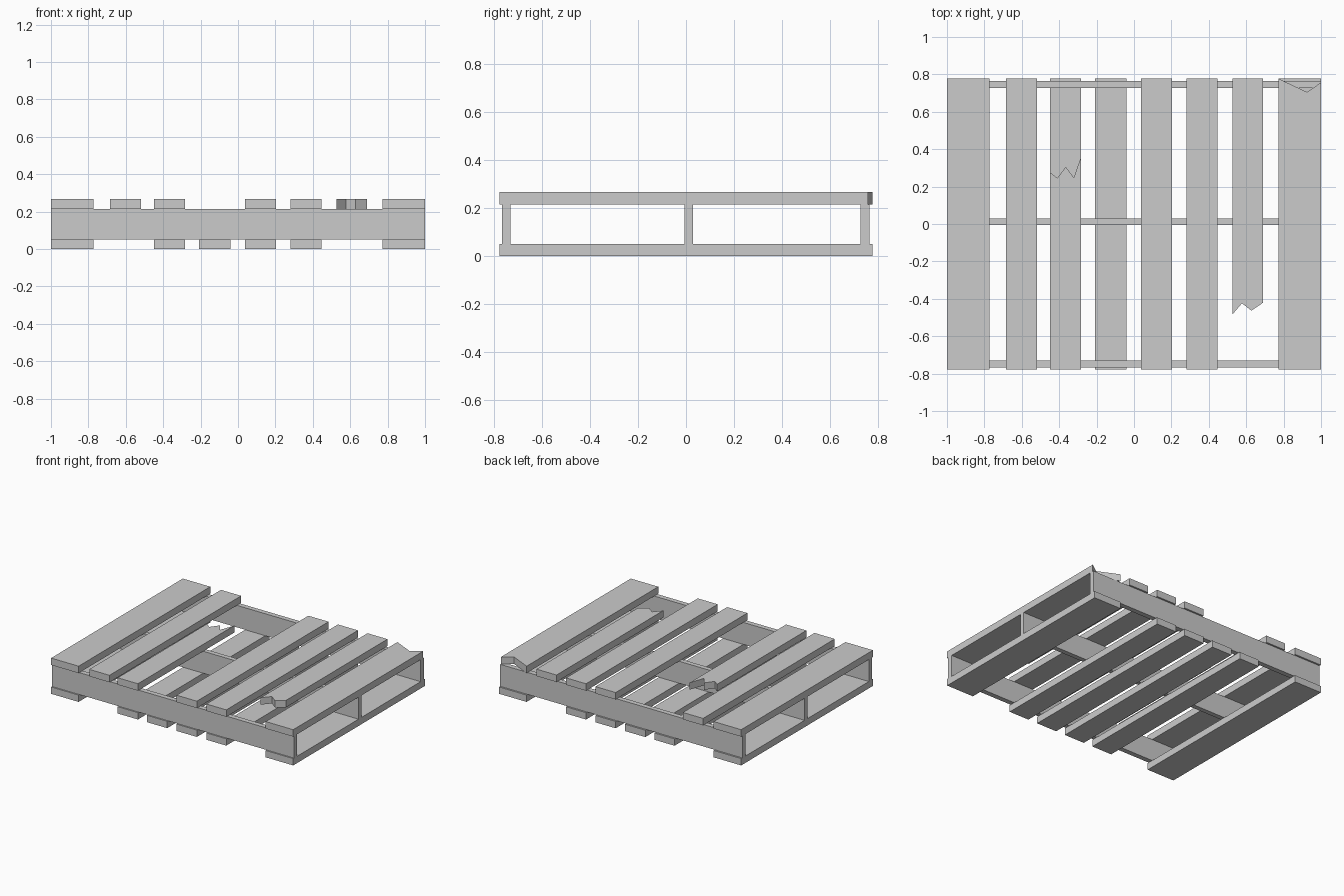
import bpy, bmesh

if "Cube" in bpy.data.objects:
    bpy.data.objects.remove(bpy.data.objects["Cube"])

END = 0.777                      # half length of the deck boards
BOTTOM, LOW, HIGH, TOP = 0.0, 0.051, 0.215, 0.267


def slab(name, outline, z0, z1):
    """Extrude a flat xy outline from z0 up to z1."""
    bm = bmesh.new()
    face = bm.faces.new([bm.verts.new((x, y, z0)) for x, y in outline])
    out = bmesh.ops.extrude_face_region(bm, geom=[face])
    verts = [v for v in out["geom"] if isinstance(v, bmesh.types.BMVert)]
    bmesh.ops.translate(bm, verts=verts, vec=(0, 0, z1 - z0))
    bmesh.ops.recalc_face_normals(bm, faces=bm.faces)
    mesh = bpy.data.meshes.new(name)
    bm.to_mesh(mesh)
    bm.free()
    obj = bpy.data.objects.new(name, mesh)
    bpy.context.collection.objects.link(obj)
    return obj


def rect(x0, x1, y0, y1):
    return [(x0, y0), (x1, y0), (x1, y1), (x0, y1)]


# Three stringers running along the long side
for name, y0, y1 in (("front", -0.767, -0.73), ("middle", -0.006, 0.029),
                     ("back", 0.727, 0.764)):
    slab(name + "_stringer", rect(-1, 1, y0, y1), LOW, HIGH)

# Bottom deck boards
for i, (x0, x1) in enumerate(((-1, -0.773), (-0.45, -0.283), (-0.208, -0.041),
                              (0.037, 0.204), (0.282, 0.447), (0.773, 1))):
    slab(f"bottom_board_{i + 1}", rect(x0, x1, -END, END), BOTTOM, LOW)

# Whole top deck boards
for i, (x0, x1) in enumerate(((-1, -0.773), (-0.685, -0.518),
                              (0.037, 0.204), (0.282, 0.447))):
    slab(f"top_board_{i + 1}", rect(x0, x1, -END, END), HIGH, TOP)

# Top board snapped off toward the back
slab("broken_board_left",
     [(-0.45, -END), (-0.283, -END), (-0.283, 0.36), (-0.322, 0.248),
      (-0.365, 0.306), (-0.41, 0.245), (-0.45, 0.277)], HIGH, TOP)

# Top board snapped off toward the front
slab("broken_board_right",
     [(0.526, END), (0.526, -0.484), (0.577, -0.424), (0.628, -0.463),
      (0.691, -0.42), (0.691, END)], HIGH, TOP)

# Right edge board with a chipped back end
slab("chipped_board",
     [(0.773, -END), (1, -END), (1, 0.757), (0.926, 0.705), (0.773, END)],
     HIGH, TOP)
